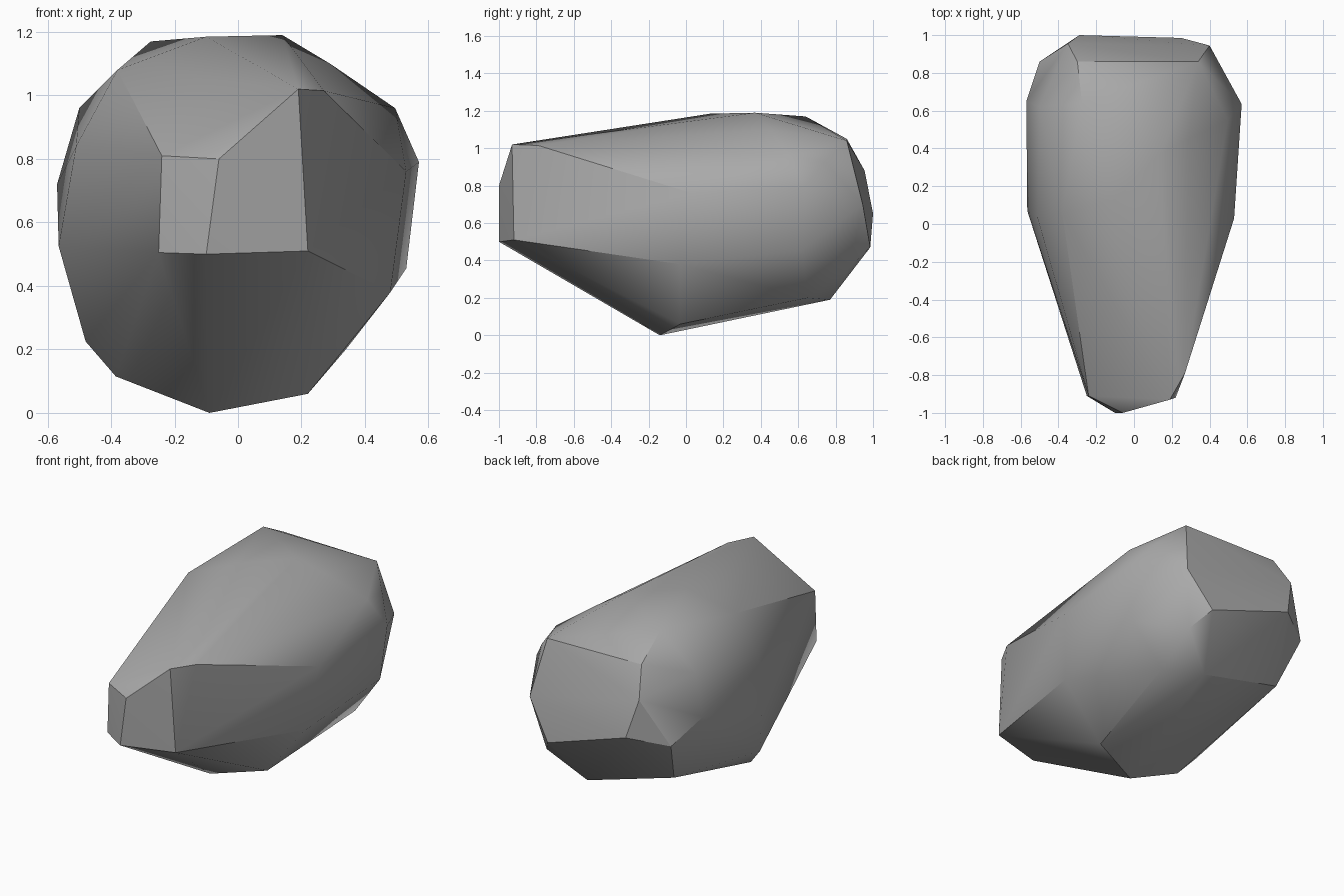
import bpy
import bmesh
import math

default_cube = bpy.data.objects.get("Cube")
if default_cube is not None:
    bpy.data.objects.remove(default_cube, do_unlink=True)


def make_material(name, colour):
    """Flat material shown alike in the viewport and in a render."""
    material = bpy.data.materials.new(name)
    material.use_nodes = True
    material.diffuse_color = colour
    shader = material.node_tree.nodes["Principled BSDF"]
    shader.inputs["Base Color"].default_value = colour
    shader.inputs["Roughness"].default_value = 0.9
    return material


def make_stone(name, corner_groups, material):
    """Wrap the chipped corners of a boulder in a convex skin."""
    mesh = bpy.data.meshes.new(name)
    stone = bpy.data.objects.new(name, mesh)
    bpy.context.collection.objects.link(stone)
    bm = bmesh.new()
    for group in corner_groups:
        for corner in group:
            bm.verts.new(corner)
    hull = bmesh.ops.convex_hull(bm, input=bm.verts[:])
    leftovers = set(hull["geom_interior"] + hull["geom_unused"])
    loose = [v for v in leftovers if isinstance(v, bmesh.types.BMVert)]
    bmesh.ops.delete(bm, geom=loose, context="VERTS")
    bmesh.ops.recalc_face_normals(bm, faces=bm.faces[:])
    bm.to_mesh(mesh)
    bm.free()
    mesh.materials.append(material)

    # Soft facets, crisp only at the strong chipped edges
    bpy.ops.object.select_all(action="DESELECT")
    stone.select_set(True)
    bpy.context.view_layer.objects.active = stone
    bpy.ops.object.shade_smooth_by_angle(angle=math.radians(30))
    return stone


# Blunt nose: two upright facets meeting at a ridge
nose = [(.19, -.93, 1.02), (.22, -.92, .51), (.27, -.79, 1.015),
        (-.06, -1, .8), (-.1, -1, .5), (-.24, -.91, .81), (-.25, -.91, .505)]

# Rounded crown
crown = [(-.1, .13, 1.185), (.14, .37, 1.19), (-.275, .64, 1.17),
         (.29, .45, 1.1), (-.38, .06, 1.08)]

# Flanks on either side
left_flank = [(.53, .03, .76), (.48, -.03, .38), (.57, .635, .79),
              (.53, .62, .455), (.495, .55, .96), (.46, .74, .93)]
right_flank = [(-.51, .03, .84), (-.565, .07, .525), (-.57, .65, .72),
               (-.5, .62, .96), (-.5, .86, .6), (-.48, -.03, .225)]

# Broad rear facet
rear = [(.34, .86, 1.04), (-.3, .86, 1.05), (-.35, .955, .88),
        (-.29, 1, .65), (.25, .985, .47), (.4, .945, .7), (.33, .88, .37)]

# Sloping belly
belly = [(-.09, -.14, 0), (.22, -.03, .06), (-.385, -.08, .115),
         (.13, .77, .19), (.34, .65, .2), (-.43, .73, .34)]

stone_grey = make_material("stone grey", (.4, .4, .4, 1))
make_stone("boulder", [nose, crown, left_flank, right_flank, rear, belly],
           stone_grey)
